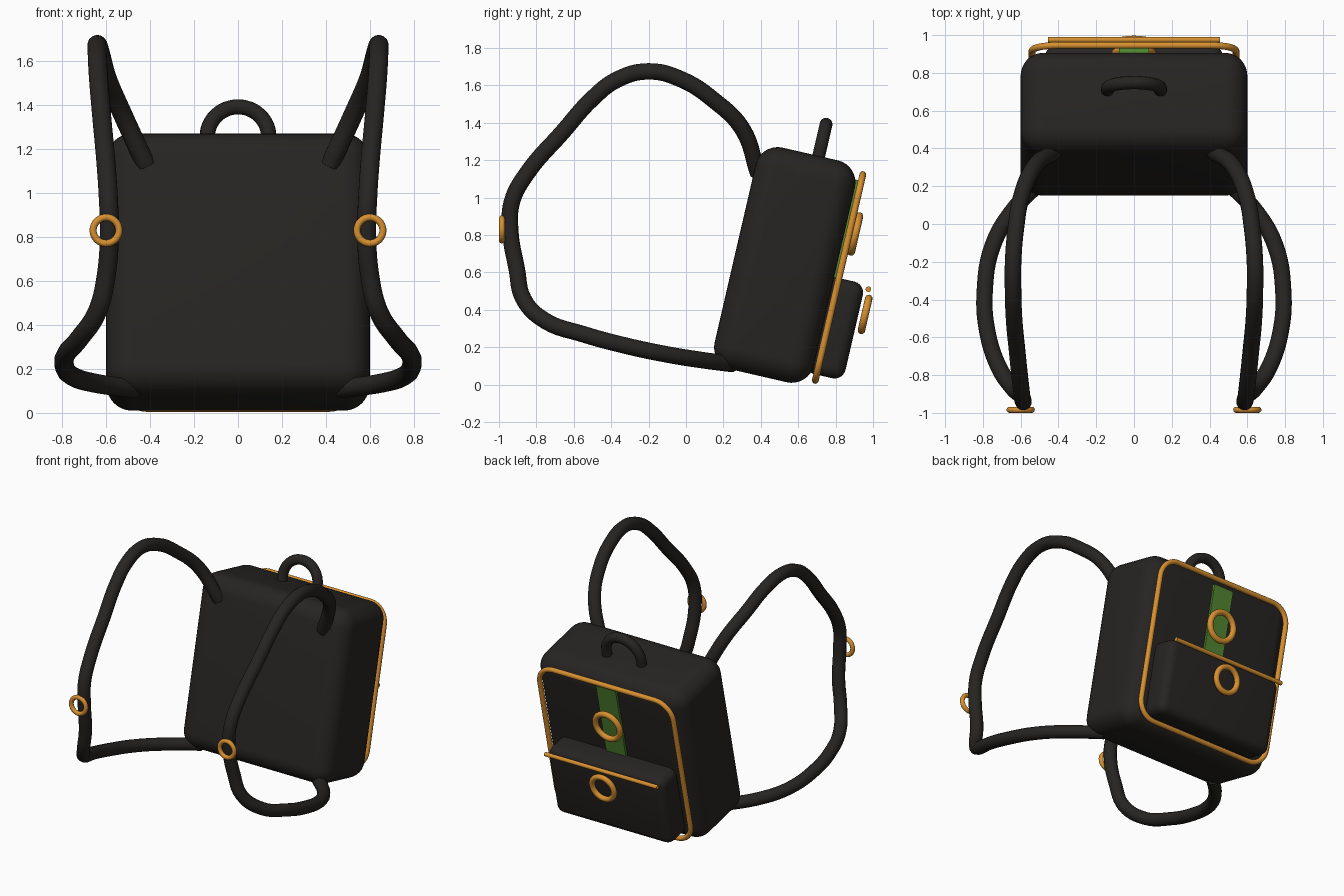
import bpy, bmesh
from math import radians, pi, sin, cos
from mathutils import Matrix, Vector

if "Cube" in bpy.data.objects:
    bpy.data.objects.remove(bpy.data.objects["Cube"])

# Bag frame: local y = depth towards the back panel, local z = bag height, leaning back
TILT = Matrix.Translation((0, 0.528, 0.64)) @ Matrix.Rotation(radians(-13), 4, 'X')
FACE_Y = Matrix.Rotation(pi / 2, 4, 'X')


def material(name, rgb):
    m = bpy.data.materials.new(name)
    m.diffuse_color = (*rgb, 1)
    m.use_nodes = True
    m.node_tree.nodes["Principled BSDF"].inputs["Base Color"].default_value = m.diffuse_color
    return m


BLACK = material("black_fabric", (0.02, 0.018, 0.016))
ORANGE = material("orange_trim", (0.68, 0.28, 0.03))
GREEN = material("green_strip", (0.08, 0.24, 0.03))


def activate(ob):
    bpy.ops.object.select_all(action='DESELECT')
    ob.select_set(True)
    bpy.context.view_layer.objects.active = ob


def rounded_box(name, size, centre, r, mat, segments=8):
    bm = bmesh.new()
    bmesh.ops.create_cube(bm, size=1)
    bmesh.ops.scale(bm, vec=size, verts=bm.verts)
    if r:
        bmesh.ops.bevel(bm, geom=bm.edges[:], offset=r, segments=segments,
                        profile=0.5, affect='EDGES')
    bm.transform(TILT @ Matrix.Translation(centre))
    me = bpy.data.meshes.new(name)
    bm.to_mesh(me)
    bm.free()
    ob = bpy.data.objects.new(name, me)
    bpy.context.collection.objects.link(ob)
    me.materials.append(mat)
    activate(ob)
    bpy.ops.object.shade_smooth_by_angle(angle=radians(35))
    return ob


def tube(name, points, radius, mat, matrix=Matrix(), closed=False, smooth=False):
    cu = bpy.data.curves.new(name, 'CURVE')
    cu.dimensions = '3D'
    cu.bevel_depth = radius
    cu.bevel_resolution = 5
    cu.use_fill_caps = True
    pts = [matrix @ Vector(p) for p in points]
    if smooth:
        sp = cu.splines.new('BEZIER')
        sp.bezier_points.add(len(pts) - 1)
        for bp, p in zip(sp.bezier_points, pts):
            bp.co = p
            bp.handle_left_type = bp.handle_right_type = 'AUTO'
        sp.resolution_u = 6
    else:
        sp = cu.splines.new('POLY')
        sp.points.add(len(pts) - 1)
        for cp, p in zip(sp.points, pts):
            cp.co = (*p, 1)
    sp.use_cyclic_u = closed
    ob = bpy.data.objects.new(name, cu)
    bpy.context.collection.objects.link(ob)
    cu.materials.append(mat)
    activate(ob)
    bpy.ops.object.convert(target='MESH')
    bpy.ops.object.shade_smooth_by_angle(angle=radians(50))
    return ob


def ring(name, matrix, major, minor):
    bpy.ops.mesh.primitive_torus_add(major_radius=major, minor_radius=minor,
                                     major_segments=40, minor_segments=12)
    ob = bpy.context.object
    ob.name = name
    ob.data.transform(matrix @ FACE_Y)
    ob.data.materials.append(ORANGE)
    bpy.ops.object.shade_smooth()


def arc(cx, cz, r, a0, a1, y, n=8):
    return [(cx + r * cos(a0 + (a1 - a0) * i / n), y,
             cz + r * sin(a0 + (a1 - a0) * i / n)) for i in range(n + 1)]


# Main bag and front pocket
rounded_box("bag_body", (1.2, 0.544, 1.217), (0, 0, 0), 0.12, BLACK)
rounded_box("pocket", (0.94, 0.22, 0.53), (0, 0.333, -0.268), 0.06, BLACK, 6)

# Green strip down the panel
rounded_box("centre_strip", (0.16, 0.03, 0.58), (0, 0.273, 0.24), 0, GREEN)

# Piping loop around the panel
hx, hz, r = 0.54, 0.565, 0.13
piping = []
for k, (sx, sz) in enumerate([(1, 1), (-1, 1), (-1, -1), (1, -1)]):
    piping += arc(sx * (hx - r), sz * (hz - r), r, k * pi / 2, (k + 1) * pi / 2, 0.298)
tube("panel_piping", piping, 0.018, ORANGE, TILT, closed=True)

# Pocket trim bar and the two panel rings
tube("pocket_bar", [(-0.455, 0.465, -0.026), (0.455, 0.465, -0.026)], 0.015, ORANGE, TILT)
ring("panel_ring", TILT @ Matrix.Translation((0, 0.33, 0.246)), 0.098, 0.021)
ring("pocket_ring", TILT @ Matrix.Translation((0, 0.478, -0.161)), 0.088, 0.02)

# Carry handle
handle = [(0.14, 0.046, 0.57)] + arc(0, 0.642, 0.14, 0, pi, 0.046, 24) + [(-0.14, 0.046, 0.57)]
tube("carry_handle", handle, 0.035, BLACK, TILT)

# Shoulder straps with their rings
STRAP = [(0.42, 0.385, 1.13), (0.53, 0.30, 1.37), (0.595, 0.15, 1.52),
         (0.625, -0.02, 1.63), (0.64, -0.20, 1.675), (0.64, -0.37, 1.63),
         (0.635, -0.50, 1.53), (0.62, -0.66, 1.35), (0.60, -0.85, 1.13),
         (0.59, -0.93, 0.98), (0.585, -0.94, 0.83), (0.60, -0.905, 0.62),
         (0.64, -0.87, 0.46), (0.72, -0.75, 0.34), (0.78, -0.55, 0.27),
         (0.79, -0.35, 0.215), (0.75, -0.12, 0.165), (0.65, 0.06, 0.135),
         (0.47, 0.25, 0.11)]
for side, s in (("left", -1), ("right", 1)):
    tube(side + "_strap", [(s * x, y, z) for x, y, z in STRAP], 0.044, BLACK, smooth=True)
    ring(side + "_strap_ring", Matrix.Translation((s * 0.6, -0.984, 0.83)), 0.059, 0.016)
